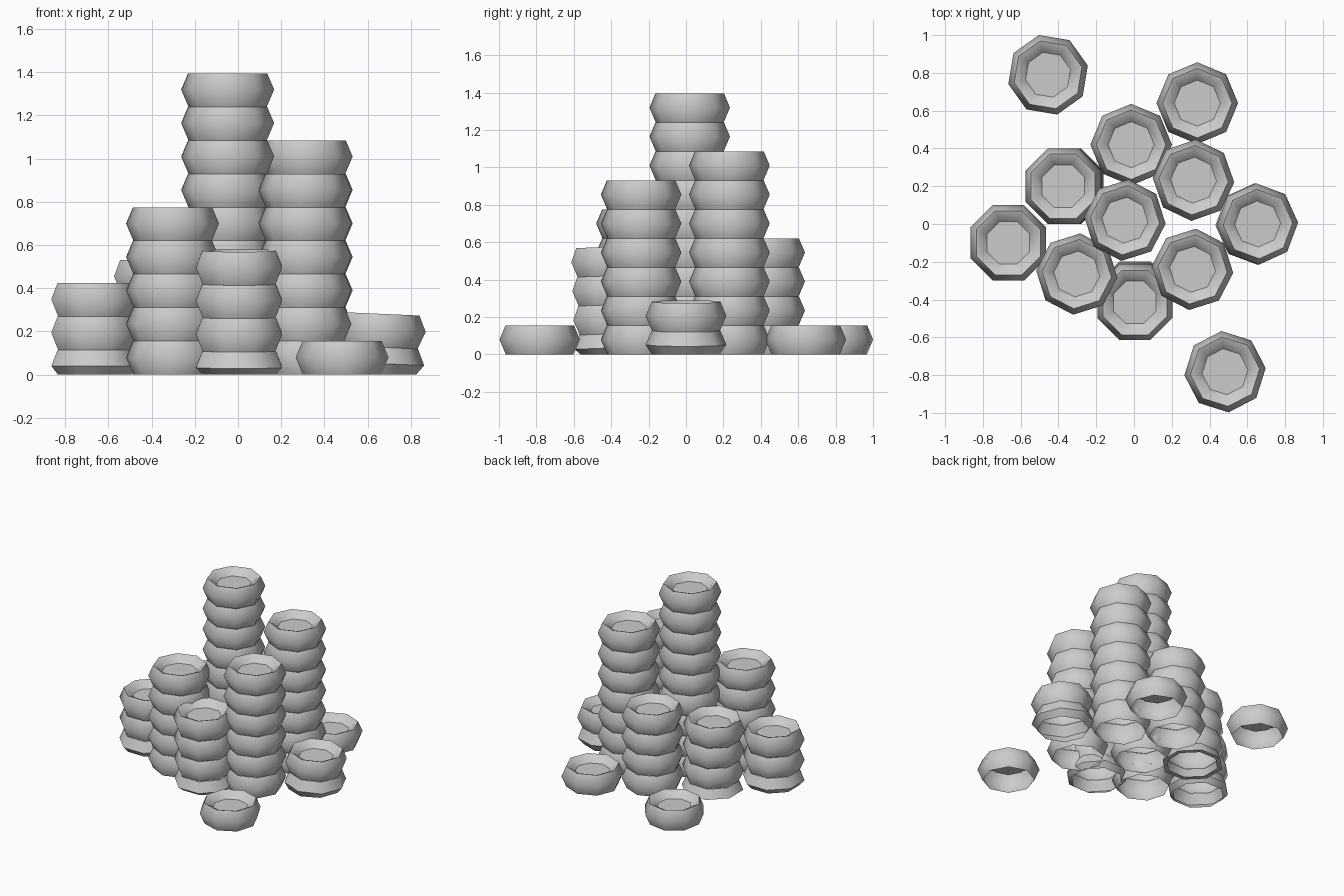
import bpy, math
from mathutils import Matrix, Vector

if "Cube" in bpy.data.objects:
    bpy.data.objects.remove(bpy.data.objects["Cube"])

SIDES = 8
STEP = 0.155
# radius, height: open foot, bulge, rim
WALL = [(0.182, 0.0), (0.216, 0.08), (0.184, STEP)]
# lip and dish floor edge, only on the uppermost cup
DISH = [(0.160, 0.146), (0.122, 0.108)]


def stack(name, x, y, count, turn=0, sink=0.0, tilt=(0, 0)):
    """Hollow octagonal column; a sunken foot is flattened on the ground."""
    verts, faces = [], []
    m = (Matrix.Translation((x, y, -sink))
         @ Matrix.Rotation(math.radians(tilt[0]), 4, 'X')
         @ Matrix.Rotation(math.radians(tilt[1]), 4, 'Y'))
    for level in range(count):
        base = len(verts)
        profile = WALL + (DISH if level == count - 1 else [])
        for r, z in profile:
            for i in range(SIDES):
                a = math.radians(turn) + math.tau * i / SIDES
                p = m @ Vector((r * math.cos(a), r * math.sin(a), z + level * STEP))
                p.z = max(p.z, 0)
                verts.append(p)
        for k in range(len(profile) - 1):
            for i in range(SIDES):
                j = (i + 1) % SIDES
                a, b = base + k * SIDES, base + (k + 1) * SIDES
                faces.append((a + i, a + j, b + j, b + i))
    # dish floor
    faces.append(tuple(range(len(verts) - SIDES, len(verts))))
    mesh = bpy.data.meshes.new(name)
    mesh.from_pydata(verts, [], faces)
    ob = bpy.data.objects.new(name, mesh)
    bpy.context.collection.objects.link(ob)
    bpy.ops.object.select_all(action='DESELECT')
    ob.select_set(True)
    bpy.context.view_layer.objects.active = ob
    bpy.ops.object.shade_smooth_by_angle(angle=math.radians(46))


# single cups lying apart
stack("single_cup_back_left", -0.455, 0.79, 1, 13)
stack("single_cup_front", 0.482, -0.782, 1, 5)
stack("single_cup_back_right", 0.335, 0.64, 1, 0)

# upright columns
stack("tallest_column", -0.048, 0.02, 9, -5)
stack("right_back_column", 0.315, 0.232, 7, -3)
stack("right_front_column", 0.31, -0.24, 6, -5)
stack("left_front_column", -0.303, -0.265, 5, -5)
stack("back_column", -0.015, 0.42, 4, 0)

# columns slightly sunken and leaning
stack("left_back_column", -0.36, 0.2, 4, 22.5, 0.085, (0, -1.5))
stack("left_column", -0.665, -0.1, 3, 22.5, 0.04)
stack("front_column", 0.005, -0.395, 4, 22.5, 0.045, (2, 0))
stack("right_column", 0.643, 0.0, 2, 2, 0.028, (0, 2.5))
